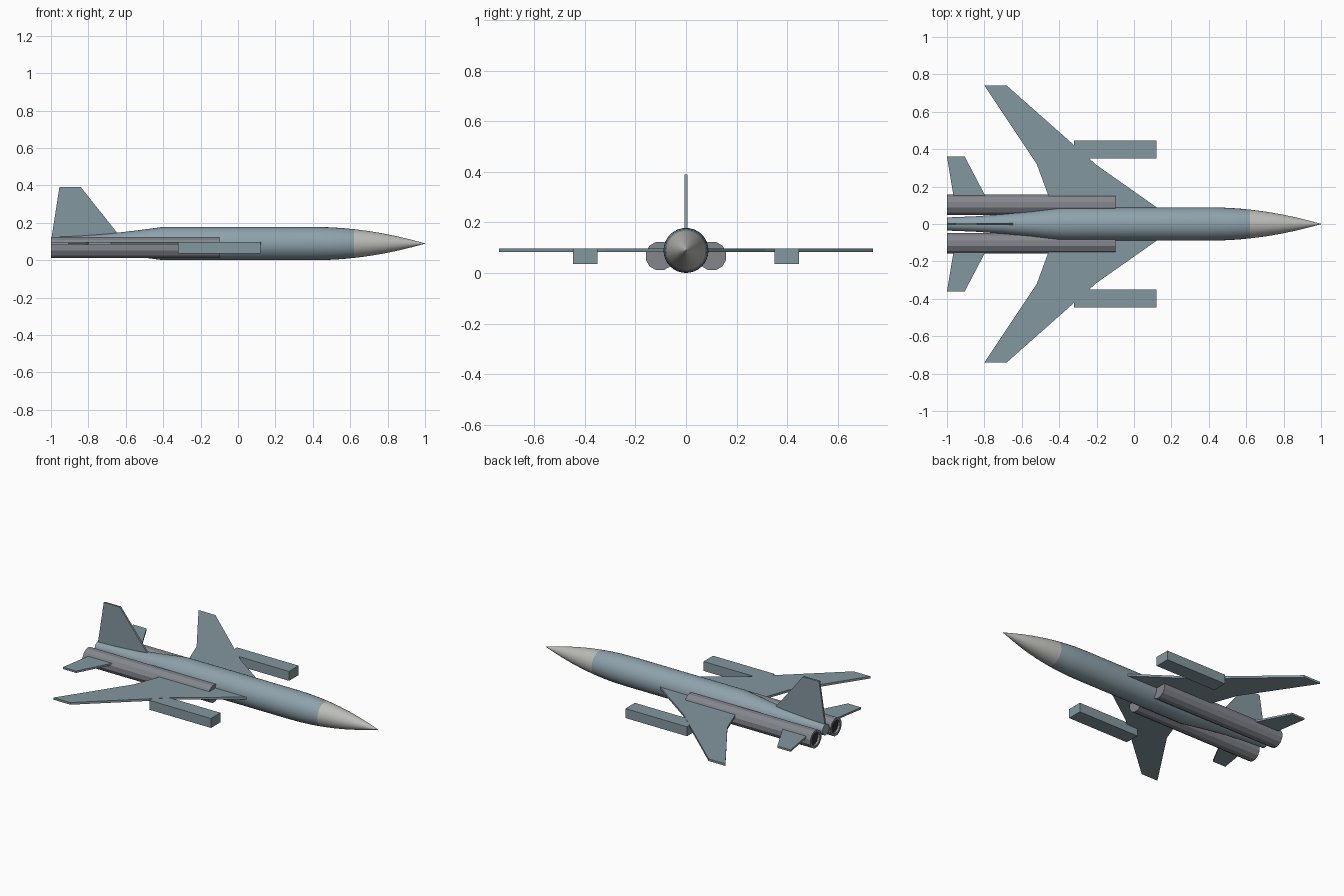
import bpy, bmesh, math
from mathutils import Vector

if "Cube" in bpy.data.objects:
    bpy.data.objects.remove(bpy.data.objects["Cube"])


def material(name, rgb):
    m = bpy.data.materials.new(name)
    m.diffuse_color = (*rgb, 1)
    m.use_nodes = True
    m.node_tree.nodes["Principled BSDF"].inputs["Base Color"].default_value = m.diffuse_color
    return m


HULL = material("hull_blue_grey", (0.27, 0.36, 0.41))
WING = material("wing_blue_grey", (0.23, 0.31, 0.35))
NOSE = material("nose_pale_grey", (0.50, 0.51, 0.48))
METAL = material("engine_grey", (0.23, 0.24, 0.27))
DARK = material("nozzle_dark", (0.03, 0.03, 0.035))


def make(name, bm, mat, smooth=False):
    bmesh.ops.recalc_face_normals(bm, faces=bm.faces[:])
    mesh = bpy.data.meshes.new(name)
    bm.to_mesh(mesh)
    bm.free()
    mesh.materials.append(mat)
    ob = bpy.data.objects.new(name, mesh)
    bpy.context.collection.objects.link(ob)
    if smooth:
        bpy.ops.object.select_all(action='DESELECT')
        ob.select_set(True)
        bpy.context.view_layer.objects.active = ob
        bpy.ops.object.shade_smooth_by_angle(angle=math.radians(35))
    return ob


def lathe(name, profile, mat, y=0, z=0, sides=32, turn=0.0, smooth=False):
    """Revolve (x, radius) points about an axis along x, capping both ends."""
    bm = bmesh.new()
    rings = []
    for x, r in profile:
        angles = [2 * math.pi * (i + turn) / sides for i in range(sides)]
        rings.append([bm.verts.new((x, y + r * math.cos(a), z + r * math.sin(a))) for a in angles])
    for a, b in zip(rings, rings[1:]):
        for i in range(sides):
            j = (i + 1) % sides
            bm.faces.new((a[i], a[j], b[j], b[i]))
    bm.faces.new(rings[0])
    bm.faces.new(rings[-1])
    bmesh.ops.remove_doubles(bm, verts=bm.verts[:], dist=1e-5)
    return make(name, bm, mat, smooth)


def plate(name, points, offset, mat):
    """Extrude a flat outline by the offset vector."""
    bm = bmesh.new()
    face = bm.faces.new([bm.verts.new(p) for p in points])
    new = bmesh.ops.extrude_face_region(bm, geom=[face])["geom"]
    bmesh.ops.translate(bm, vec=Vector(offset), verts=[v for v in new if isinstance(v, bmesh.types.BMVert)])
    return make(name, bm, mat)


# Fuselage and nose cone
R, ZC = 0.089, 0.089


def nose_radius(x):
    return R * (1 - ((x - 0.4) / 0.6) ** 2)


tail = [(-1, 0.035), (-0.85, 0.041), (-0.7, 0.052), (-0.55, 0.069), (-0.4, R)]
front = [(x, nose_radius(x)) for x in (0.4, 0.48, 0.55, 0.62)]
lathe("fuselage", tail + front, HULL, z=ZC, smooth=True)
cone = [(x, nose_radius(x)) for x in (0.62, 0.7, 0.78, 0.86, 0.93)] + [(1.0, 0.001)]
lathe("nose_cone", cone, NOSE, z=ZC, smooth=True)

# Tail fin
fin = [(-1, 0.1), (-0.955, 0.39), (-0.84, 0.39), (-0.645, 0.145), (-0.62, 0.1)]
plate("tail_fin", [(x, -0.006, z) for x, z in fin], (0, 0.012, 0), WING)

# Paired parts
wing = [(0.22, 0.02), (0.12, 0.09), (-0.2, 0.315), (-0.68, 0.74),
        (-0.8, 0.74), (-0.52, 0.32), (-0.45, 0.13), (-0.45, 0.02)]
stabiliser = [(-0.78, 0.12), (-0.8, 0.16), (-0.905, 0.36), (-1, 0.36), (-0.967, 0.16), (-0.96, 0.12)]
pod = [(-0.32, 0.35), (0.12, 0.35), (0.12, 0.447), (-0.32, 0.447)]
for side, s in (("left", 1), ("right", -1)):
    plate(side + "_wing", [(x, s * y, 0.083) for x, y in wing], (0, 0, 0.014), WING)
    plate(side + "_stabiliser", [(x, s * y, 0.083) for x, y in stabiliser], (0, 0, 0.012), WING)
    plate(side + "_pod", [(x, s * y, 0.035) for x, y in pod], (0, 0, 0.061), WING)
    # Engine tube with a recessed dark nozzle
    ye, ze = s * 0.103, 0.067
    tube = [(-0.95, 0.042), (-1, 0.042), (-1, 0.058), (-0.1, 0.058)]
    lathe(side + "_engine", tube, METAL, ye, ze, sides=12, turn=0.5)
    lathe(side + "_nozzle", [(-0.955, 0.041), (-0.951, 0.041)], DARK, ye, ze, sides=12, turn=0.5)
    lathe(side + "_nozzle_core", [(-0.985, 0.0415), (-0.98, 0.0415)], DARK, ye, ze, sides=12, turn=0.5)
